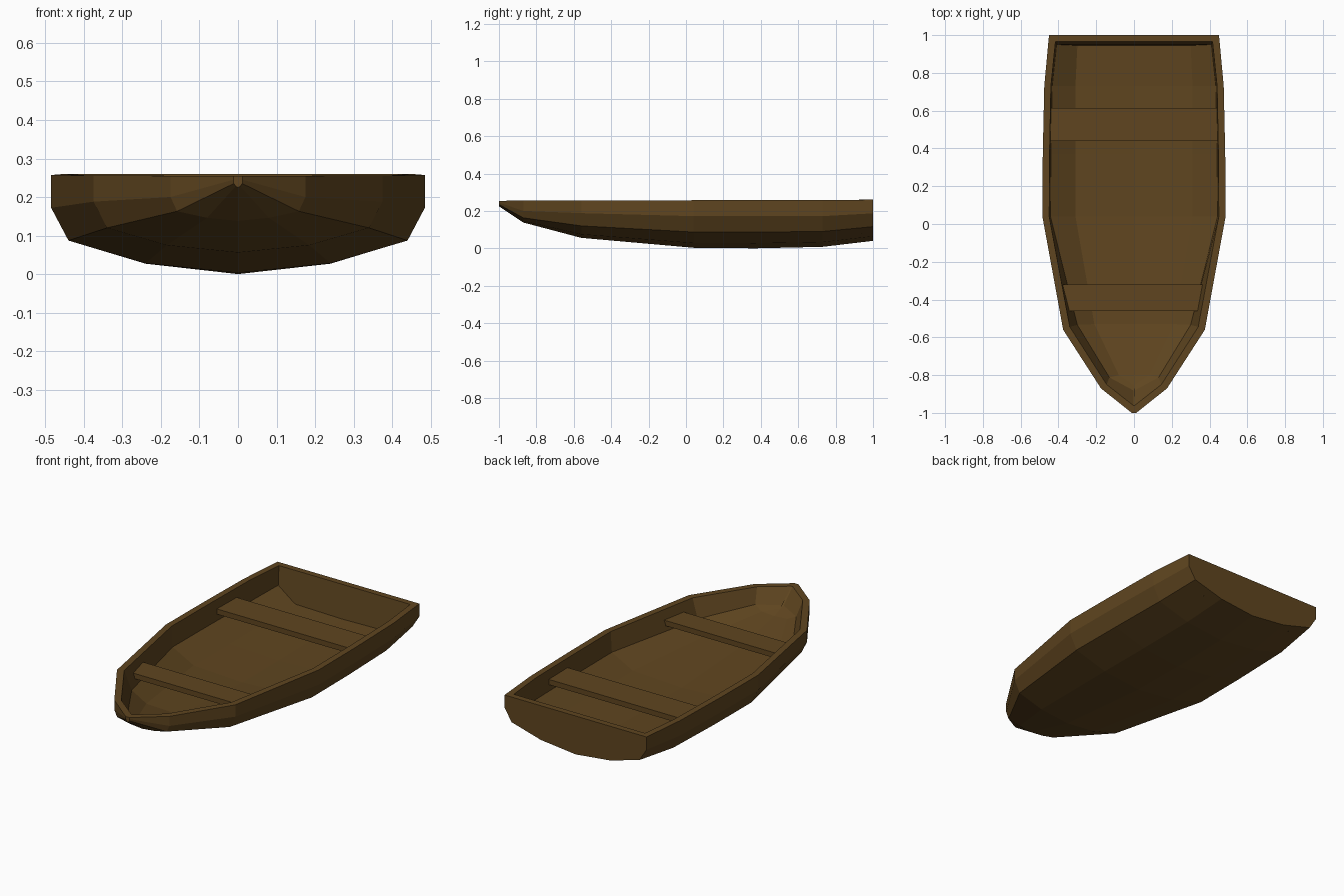
import bpy, bmesh

if "Cube" in bpy.data.objects:
    bpy.data.objects.remove(bpy.data.objects["Cube"])

wood = bpy.data.materials.new("dark_wood")
wood.diffuse_color = (0.115, 0.06, 0.014, 1)
wood.use_nodes = True
wood.node_tree.nodes["Principled BSDF"].inputs["Base Color"].default_value = wood.diffuse_color


def finish(bm, name):
    bmesh.ops.recalc_face_normals(bm, faces=bm.faces)
    me = bpy.data.meshes.new(name)
    bm.to_mesh(me)
    bm.free()
    me.materials.append(wood)
    ob = bpy.data.objects.new(name, me)
    bpy.context.collection.objects.link(ob)
    return ob


def section(bm, half, ys, keel):
    """Half profile (x, z) from rim down, mirrored around the keel point."""
    pts = [(-x, y, z) for (x, z), y in zip(half, ys)]
    pts.append((0, keel[0], keel[1]))
    pts += [(x, y, z) for (x, z), y in reversed(list(zip(half, ys)))]
    return [bm.verts.new(p) for p in pts]


def loft(bm, rows):
    for a, b in zip(rows, rows[1:]):
        for i in range(len(a) - 1):
            bm.faces.new((a[i], a[i + 1], b[i + 1], b[i]))
    bm.faces.new(rows[0])
    bm.faces.new(rows[-1])


# Outer skin: y, keel z, then rim, side, chine and bottom points
outer = [
    (-1.00, 0.225, [(0.012, 0.254), (0.012, 0.245), (0.011, 0.235), (0.006, 0.228)]),
    (-0.87, 0.138, [(0.175, 0.255), (0.175, 0.20), (0.158, 0.163), (0.08, 0.146)]),
    (-0.56, 0.056, [(0.375, 0.256), (0.375, 0.188), (0.34, 0.12), (0.185, 0.075)]),
    (0.04, 0.003, [(0.485, 0.257), (0.485, 0.172), (0.44, 0.087), (0.24, 0.028)]),
    (0.37, 0.0, [(0.483, 0.257), (0.483, 0.172), (0.438, 0.087), (0.24, 0.027)]),
    (0.73, 0.008, [(0.475, 0.258), (0.475, 0.172), (0.43, 0.09), (0.235, 0.033)]),
    (1.00, 0.04, [(0.45, 0.26), (0.45, 0.187), (0.405, 0.116), (0.22, 0.064)]),
]
# Inner skin: rim y, floor y, keel z, then rim, bilge and floor points
inner = [
    (-0.96, -0.855, 0.165, [(0.004, 0.254), (0.003, 0.175), (0.002, 0.168)]),
    (-0.85, -0.80, 0.145, [(0.145, 0.255), (0.13, 0.172), (0.08, 0.15)]),
    (-0.545, -0.53, 0.088, [(0.34, 0.256), (0.30, 0.15), (0.21, 0.095)]),
    (0.04, 0.04, 0.055, [(0.449, 0.257), (0.442, 0.14), (0.31, 0.07)]),
    (0.37, 0.37, 0.055, [(0.447, 0.257), (0.44, 0.14), (0.31, 0.068)]),
    (0.73, 0.73, 0.06, [(0.44, 0.258), (0.433, 0.14), (0.31, 0.07)]),
    (0.965, 0.945, 0.072, [(0.416, 0.26), (0.41, 0.155), (0.30, 0.078)]),
]

bm = bmesh.new()
out_rows = [section(bm, h, [y] * 4, (y, k)) for y, k, h in outer]
in_rows = [section(bm, h, [yr, (yr + 3 * yf) / 4, yf], (yf, k)) for yr, yf, k, h in inner]
loft(bm, out_rows)
loft(bm, in_rows)
# Flat rim joining both skins along the sides and across both ends
for e in (0, -1):
    for i in range(len(outer) - 1):
        bm.faces.new((out_rows[i][e], out_rows[i + 1][e], in_rows[i + 1][e], in_rows[i][e]))
    bm.faces.new((out_rows[e][0], out_rows[e][-1], in_rows[e][-1], in_rows[e][0]))
finish(bm, "hull")


# Bench seats: tapered planks let into the sides
def seat(name, y0, w0, y1, w1, z0, z1):
    bm = bmesh.new()
    base = bm.faces.new([bm.verts.new(p) for p in
                         ((-w0, y0, z0), (w0, y0, z0), (w1, y1, z0), (-w1, y1, z0))])
    ext = bmesh.ops.extrude_face_region(bm, geom=[base], use_keep_orig=True)
    for v in ext["geom"]:
        if isinstance(v, bmesh.types.BMVert):
            v.co.z = z1
    finish(bm, name)


seat("rear_seat", 0.44, 0.452, 0.615, 0.45, 0.175, 0.205)
seat("front_seat", -0.46, 0.342, -0.32, 0.378, 0.178, 0.208)
